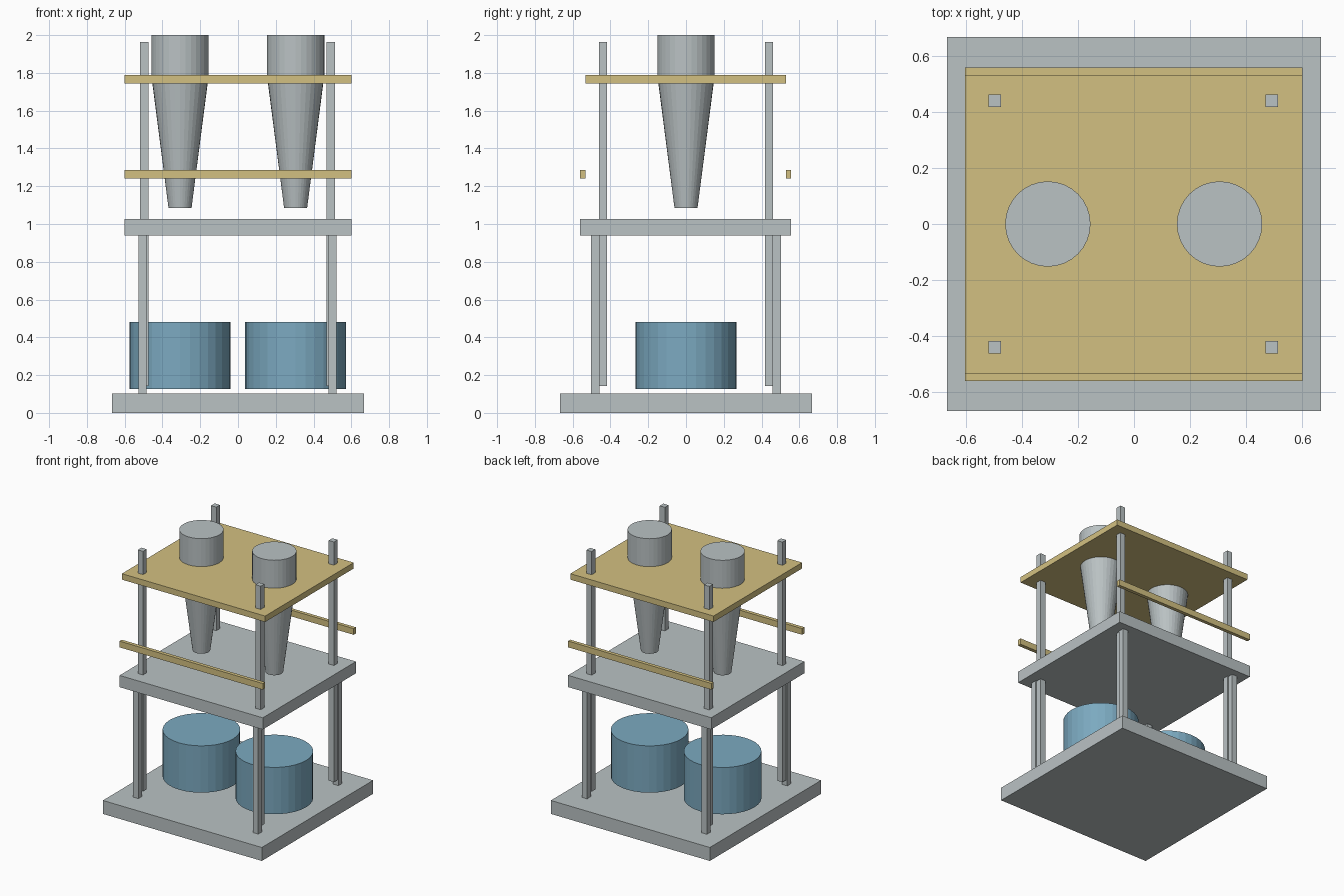
import bpy, bmesh
from mathutils import Matrix

if "Cube" in bpy.data.objects:
    bpy.data.objects.remove(bpy.data.objects["Cube"])


def material(name, rgb):
    m = bpy.data.materials.new(name)
    m.diffuse_color = (*rgb, 1)
    m.use_nodes = True
    m.node_tree.nodes["Principled BSDF"].inputs["Base Color"].default_value = m.diffuse_color
    return m


STEEL = material("steel_grey", (0.49, 0.54, 0.55))
TAN = material("tan_board", (0.65, 0.53, 0.22))
BLUE = material("blue_drum", (0.20, 0.40, 0.53))
SIDES = 32


def finish(name, bm, mat):
    bmesh.ops.recalc_face_normals(bm, faces=bm.faces)
    me = bpy.data.meshes.new(name)
    bm.to_mesh(me)
    bm.free()
    me.materials.append(mat)
    ob = bpy.data.objects.new(name, me)
    bpy.context.collection.objects.link(ob)


def box(name, x, y, z, mat):
    """Box given by its (min, max) range on each axis."""
    bm = bmesh.new()
    mid = [(a + b) / 2 for a, b in (x, y, z)]
    size = [b - a for a, b in (x, y, z)]
    bmesh.ops.create_cube(bm, size=1, matrix=Matrix.Translation(mid) @ Matrix.Diagonal((*size, 1)))
    finish(name, bm, mat)


def cone(name, x, z0, z1, r0, r1, mat):
    bm = bmesh.new()
    bmesh.ops.create_cone(bm, cap_ends=True, segments=SIDES, radius1=r0, radius2=r1,
                          depth=z1 - z0, matrix=Matrix.Translation((x, 0, (z0 + z1) / 2)))
    finish(name, bm, mat)


# plates
box("base_plate", (-0.667, 0.667), (-0.667, 0.667), (0, 0.102), STEEL)
box("middle_plate", (-0.602, 0.6), (-0.56, 0.557), (0.938, 1.027), STEEL)
box("top_board", (-0.602, 0.6), (-0.532, 0.53), (1.743, 1.788), TAN)

# side rails at front and back
box("front_rail", (-0.602, 0.6), (-0.56, -0.532), (1.24, 1.287), TAN)
box("back_rail", (-0.602, 0.6), (0.53, 0.557), (1.24, 1.287), TAN)

# posts: short outer legs, and long inner rods passing through the plates
for side, lx, ux in (("left", -0.506, -0.496), ("right", 0.5, 0.491)):
    for end, s in (("front", -1), ("back", 1)):
        h = 0.022
        ly, uy = s * 0.481, s * 0.439
        box(f"{end}_{side}_leg", (lx - h, lx + h), (ly - h, ly + h), (0.102, 0.938), STEEL)
        box(f"{end}_{side}_rod", (ux - h, ux + h), (uy - h, uy + h), (0.143, 1.964), STEEL)

# funnels and drums
for side, x in (("left", -0.307), ("right", 0.305)):
    cone(f"{side}_hopper", x, 1.788, 2.0, 0.152, 0.152, STEEL)
    cone(f"{side}_funnel", x, 1.085, 1.788, 0.061, 0.152, STEEL)
    cone(f"{side}_drum", x, 0.127, 0.482, 0.267, 0.267, BLUE)
